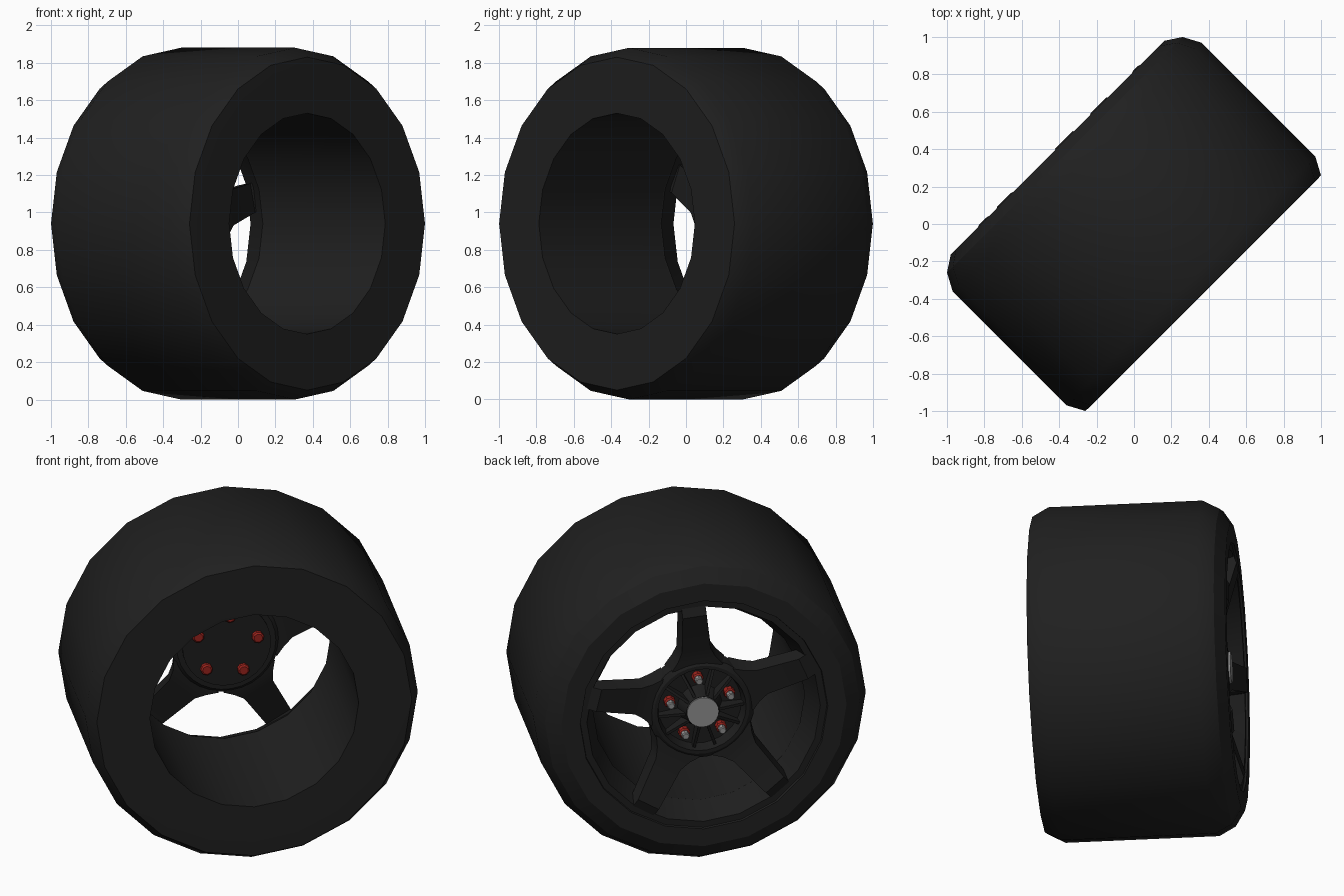
import bpy, bmesh
from math import sin, cos, pi, radians
from mathutils import Matrix, Vector

cube = bpy.data.objects.get("Cube")
if cube:
    bpy.data.objects.remove(cube, do_unlink=True)

# Wheel frame: local Z is the axle (inboard positive), local Y is up
h = 0.5 ** 0.5
WHEEL = Matrix(((h, 0, h, 0), (h, 0, -h, 0), (0, 1, 0, 0.94), (0, 0, 0, 1)))
ARMS = [radians(85 + 72 * k) for k in range(5)]


def material(name, rgb):
    m = bpy.data.materials.new(name)
    m.use_nodes = True
    m.diffuse_color = (*rgb, 1)
    bsdf = next(n for n in m.node_tree.nodes if n.type == "BSDF_PRINCIPLED")
    bsdf.inputs["Base Color"].default_value = (*rgb, 1)
    return m


RUBBER = material("tyre black", (0.0145, 0.0145, 0.0145))
METAL = material("rim black", (0.013, 0.013, 0.013))
RED = material("bolt red", (0.33, 0.017, 0.012))
GREY = material("cap grey", (0.3, 0.3, 0.3))


def finish(name, bm, mat, smooth=28):
    bmesh.ops.recalc_face_normals(bm, faces=bm.faces)
    mesh = bpy.data.meshes.new(name)
    bm.to_mesh(mesh)
    bm.free()
    mesh.materials.append(mat)
    mesh.shade_smooth()
    mesh.set_sharp_from_angle(angle=radians(smooth))
    ob = bpy.data.objects.new(name, mesh)
    ob.matrix_world = WHEEL
    bpy.context.collection.objects.link(ob)
    return ob


def skin(bm, rings, loop):
    """Join rings of points; loop closes the last ring to the first, else cap."""
    rows = [[bm.verts.new(p) for p in r] for r in rings]
    n = len(rows[0])
    for a, b in zip(rows, rows[1:] + (rows[:1] if loop else [])):
        for i in range(n):
            j = (i + 1) % n
            bm.faces.new((a[i], a[j], b[j], b[i]))
    if not loop:
        bm.faces.new(rows[0])
        bm.faces.new(rows[-1])


def lathe(bm, profile, sides, loop=False, centre=(0, 0), start=0.0):
    """Profile of (axle position, radius) turned round an axle-parallel line."""
    rings = [[(centre[0] + r * cos(start + 2 * pi * i / sides),
               centre[1] + r * sin(start + 2 * pi * i / sides), a)
              for i in range(sides)] for a, r in profile]
    skin(bm, rings, loop)


# Tyre with its inner barrel
bm = bmesh.new()
lathe(bm, [(0.523, 0.59), (0.525, 0.80), (0.523, 0.89), (0.43, 0.94),
           (-0.43, 0.94), (-0.523, 0.89), (-0.578, 0.806), (-0.578, 0.70),
           (-0.5, 0.68), (-0.41, 0.60)], 20, loop=True)
finish("tyre", bm, RUBBER)

# Rim lip and seat for the spokes
bm = bmesh.new()
lathe(bm, [(-0.565, 0.705), (-0.565, 0.66), (-0.50, 0.635), (-0.41, 0.598),
           (-0.38, 0.61), (-0.5, 0.69)], 20, loop=True)
finish("rim", bm, METAL)

# Hub: outer collar, recess, raised centre and flat inboard plate
bm = bmesh.new()
lathe(bm, [(-0.36, 0.25), (-0.375, 0.25), (-0.375, 0.28), (-0.40, 0.305),
           (-0.49, 0.30), (-0.51, 0.27), (-0.51, 0.25), (-0.44, 0.235),
           (-0.44, 0.125), (-0.535, 0.092)], 30)
finish("hub", bm, METAL)

# Spokes, flared at the root and bent inwards at the tip
bm = bmesh.new()
stations = [(0.255, 0.17, -0.50, 0.11), (0.31, 0.125, -0.505, 0.11),
            (0.37, 0.095, -0.515, 0.10), (0.61, 0.08, -0.583, 0.10),
            (0.675, 0.078, -0.56, 0.10)]
for ang in ARMS:
    out = Vector((cos(ang), sin(ang), 0))
    side = Vector((-sin(ang), cos(ang), 0))
    rings = []
    for r, w, front, thick in stations:
        rings.append([out * r + side * s + Vector((0, 0, z)) for s, z in
                      ((-w * 0.85, front), (w * 0.85, front),
                       (w, front + thick), (-w, front + thick))])
    skin(bm, rings, False)
finish("spokes", bm, METAL)

# Thin ribs in the hub recess, a pair astride each bolt
bm = bmesh.new()
for ang in ARMS:
    for off in (-0.38, 0.38):
        turn = Matrix.Rotation(ang + off, 4, "Z")
        rings = [[turn @ Vector((r, s, z)) for s, z in
                  ((-0.008, front), (0.008, front), (0.008, -0.43), (-0.008, -0.43))]
                 for r, front in ((0.09, -0.525), (0.25, -0.48))]
        skin(bm, rings, False)
finish("hub_ribs", bm, METAL)

# Wheel bolts: red heads inboard, red collars and grey studs outboard
heads, collars, studs = bmesh.new(), bmesh.new(), bmesh.new()
for ang in ARMS:
    c = (0.178 * cos(ang), 0.178 * sin(ang))
    lathe(heads, [(-0.37, 0.034), (-0.338, 0.034), (-0.33, 0.025)], 8, centre=c, start=ang)
    lathe(collars, [(-0.43, 0.032), (-0.475, 0.032), (-0.482, 0.024)], 8, centre=c, start=ang)
    lathe(studs, [(-0.47, 0.022), (-0.515, 0.022), (-0.52, 0.017)], 8, centre=c, start=ang)
finish("bolt_heads", heads, RED)
finish("bolt_collars", collars, RED)
finish("bolt_studs", studs, GREY)

# Centre cap
bm = bmesh.new()
lathe(bm, [(-0.53, 0.09), (-0.545, 0.09)], 24)
finish("centre_cap", bm, GREY)
